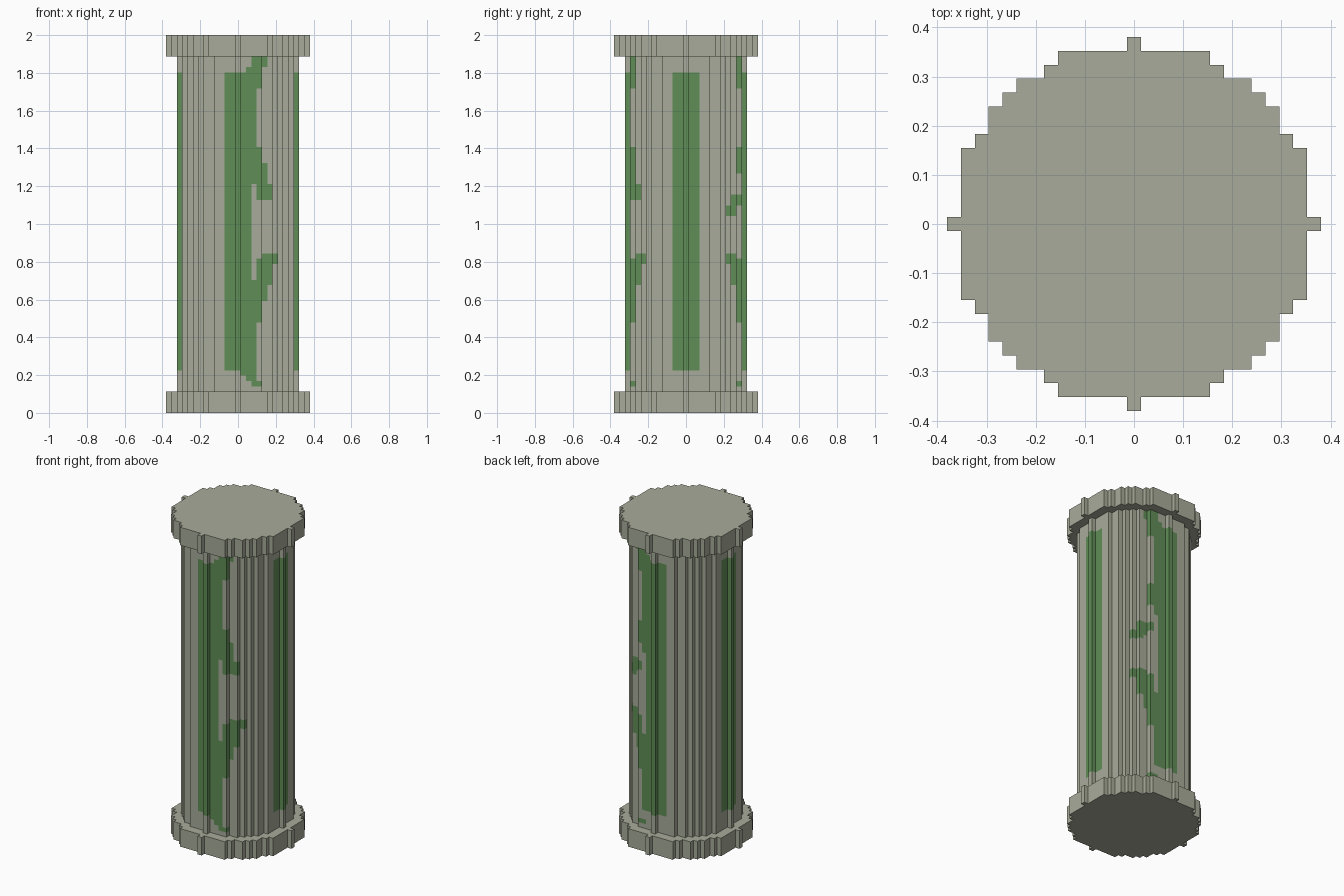
import bpy
import bmesh
import math

cube = bpy.data.objects.get("Cube")
if cube:
    bpy.data.objects.remove(cube)

ROWS = 71            # total height in grid cells
U = 2 / ROWS         # cell size
CAP = 4              # cap height in cells
CAP_R, SHAFT_R = 13, 11


def material(name, rgb):
    m = bpy.data.materials.new(name)
    m.use_nodes = True
    m.diffuse_color = (*rgb, 1)
    bsdf = m.node_tree.nodes["Principled BSDF"]
    bsdf.inputs["Base Color"].default_value = (*rgb, 1)
    bsdf.inputs["Roughness"].default_value = 0.9
    return m


MATS = [material("weathered stone", (0.39, 0.41, 0.32)),
        material("moss green", (0.117, 0.27, 0.095))]

# Creeping moss: column -> (first row, end row) runs
VINE_LOW = {3: [(8, 25)], 4: [(17, 29)], 5: [(21, 30)], 6: [(24, 30)], 7: [(28, 30)]}
VINE_TOP = {2: [(64, 65)], 3: [(43, 67)], 4: [(61, 67)], 5: [(65, 67)]}
FRONT = {1: [(7, 8)], 2: [(6, 8)], 3: [(5, 8)], 4: [(5, 6), (40, 50)],
         5: [(40, 47)], 6: [(40, 43)]}
BACK = {3: [(5, 6)], 4: [(5, 6), (39, 41), (45, 50)], 5: [(38, 41)],
        6: [(37, 41)], 7: [(37, 39)]}


def reach(i, r):
    return math.isqrt(r * r - i * i)


def mossy(i, j, k):
    # Straight moss panel on each of the four sides
    if min(abs(i), abs(j)) <= 2 and 8 <= k < 64:
        return True
    # Vines creeping sideways from the front and back panels
    if i < 1 or abs(j) != reach(i, SHAFT_R):
        return False
    tables = (VINE_LOW, VINE_TOP, FRONT if j < 0 else BACK)
    return any(a <= k < b for t in tables for a, b in t.get(i, []))


def stepped_disc(name, r, levels, rule=None, lids=True):
    """Stair-edged round block; levels are the row heights of its walls."""
    bm = bmesh.new()

    def quad(points, mat=0):
        f = bm.faces.new([bm.verts.new((x * U, y * U, z * U)) for x, y, z in points])
        f.material_index = mat

    cells = [(i, j) for i in range(-r, r + 1)
             for j in range(-reach(i, r), reach(i, r) + 1)]
    inside = set(cells)
    for i, j in cells:
        # Outer walls
        for dx, dy in ((1, 0), (0, 1), (-1, 0), (0, -1)):
            if (i + dx, j + dy) in inside:
                continue
            a = (i + (dx + dy) / 2, j + (dy - dx) / 2)
            b = (i + (dx - dy) / 2, j + (dy + dx) / 2)
            for lo, hi in zip(levels, levels[1:]):
                mat = int(bool(rule and rule(i, j, lo)))
                quad([(*a, lo), (*b, lo), (*b, hi), (*a, hi)], mat)
        # Flat top and bottom
        if lids:
            ring = [(i + sx / 2, j + sy / 2)
                    for sx, sy in ((-1, -1), (1, -1), (1, 1), (-1, 1))]
            quad([(*p, levels[-1]) for p in ring])
            quad([(*p, levels[0]) for p in reversed(ring)])
    bmesh.ops.remove_doubles(bm, verts=bm.verts, dist=U / 100)
    bmesh.ops.dissolve_limit(bm, angle_limit=0.02, verts=bm.verts,
                             edges=bm.edges, delimit={'MATERIAL'})
    mesh = bpy.data.meshes.new(name)
    bm.to_mesh(mesh)
    bm.free()
    for m in MATS:
        mesh.materials.append(m)
    obj = bpy.data.objects.new(name, mesh)
    bpy.context.collection.objects.link(obj)
    return obj


# Base and top slabs, with the mossy shaft between them
stepped_disc("base_slab", CAP_R, [0, CAP])
stepped_disc("top_slab", CAP_R, [ROWS - CAP, ROWS])
stepped_disc("shaft", SHAFT_R, list(range(CAP, ROWS - CAP + 1)), mossy, lids=False)
